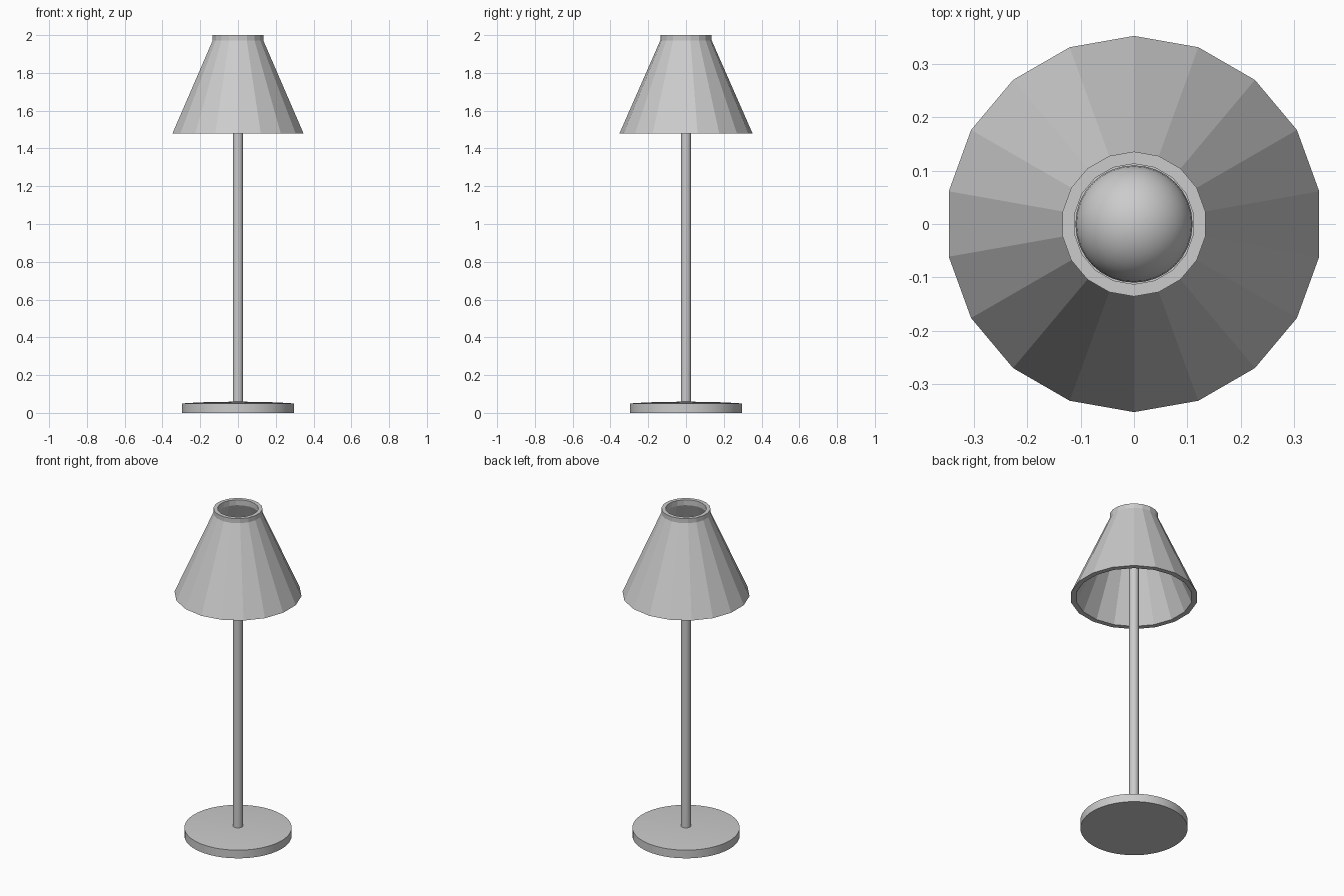
import bpy, bmesh
from math import sin, cos, pi, radians

if "Cube" in bpy.data.objects:
    bpy.data.objects.remove(bpy.data.objects["Cube"])


def lathe(name, profile, sides, closed=False, smooth=None):
    """Revolve (radius, z) points about z; radius 0 becomes a pole vertex."""
    bm = bmesh.new()
    rings = []
    for r, z in profile:
        if r == 0:
            rings.append([bm.verts.new((0, 0, z))] * sides)
        else:
            angles = [pi / 2 + 2 * pi * i / sides for i in range(sides)]
            rings.append([bm.verts.new((r * cos(a), r * sin(a), z)) for a in angles])
    pairs = list(zip(rings, rings[1:]))
    if closed:
        pairs.append((rings[-1], rings[0]))
    for a, b in pairs:
        for i in range(sides):
            j = (i + 1) % sides
            bm.faces.new(list(dict.fromkeys([a[i], a[j], b[j], b[i]])))
    bmesh.ops.recalc_face_normals(bm, faces=bm.faces[:])
    mesh = bpy.data.meshes.new(name)
    bm.to_mesh(mesh)
    bm.free()
    obj = bpy.data.objects.new(name, mesh)
    bpy.context.collection.objects.link(obj)
    if smooth:
        bpy.ops.object.select_all(action='DESELECT')
        obj.select_set(True)
        bpy.context.view_layer.objects.active = obj
        bpy.ops.object.shade_smooth_by_angle(angle=radians(smooth))
    return obj


# Round foot with a very slightly raised top
lathe("base", [(0, 0), (0.297, 0), (0.297, 0.05), (0.2, 0.056), (0, 0.06)], 64, smooth=30)

# Stem running up to the bulb
lathe("stem", [(0, 0.04), (0.027, 0.04), (0.027, 1.72), (0, 1.72)], 32, smooth=30)

# Round bulb
bpy.ops.mesh.primitive_uv_sphere_add(segments=32, ring_count=16, radius=0.11, location=(0, 0, 1.8))
bpy.context.object.name = "bulb"
bpy.ops.object.shade_smooth()

# Faceted thick shade with a short collar at the top
lathe("shade", [(0.353, 1.478), (0.136, 1.972), (0.136, 2.0), (0.113, 2.0),
                (0.113, 1.967), (0.323, 1.478)], 18, closed=True)
